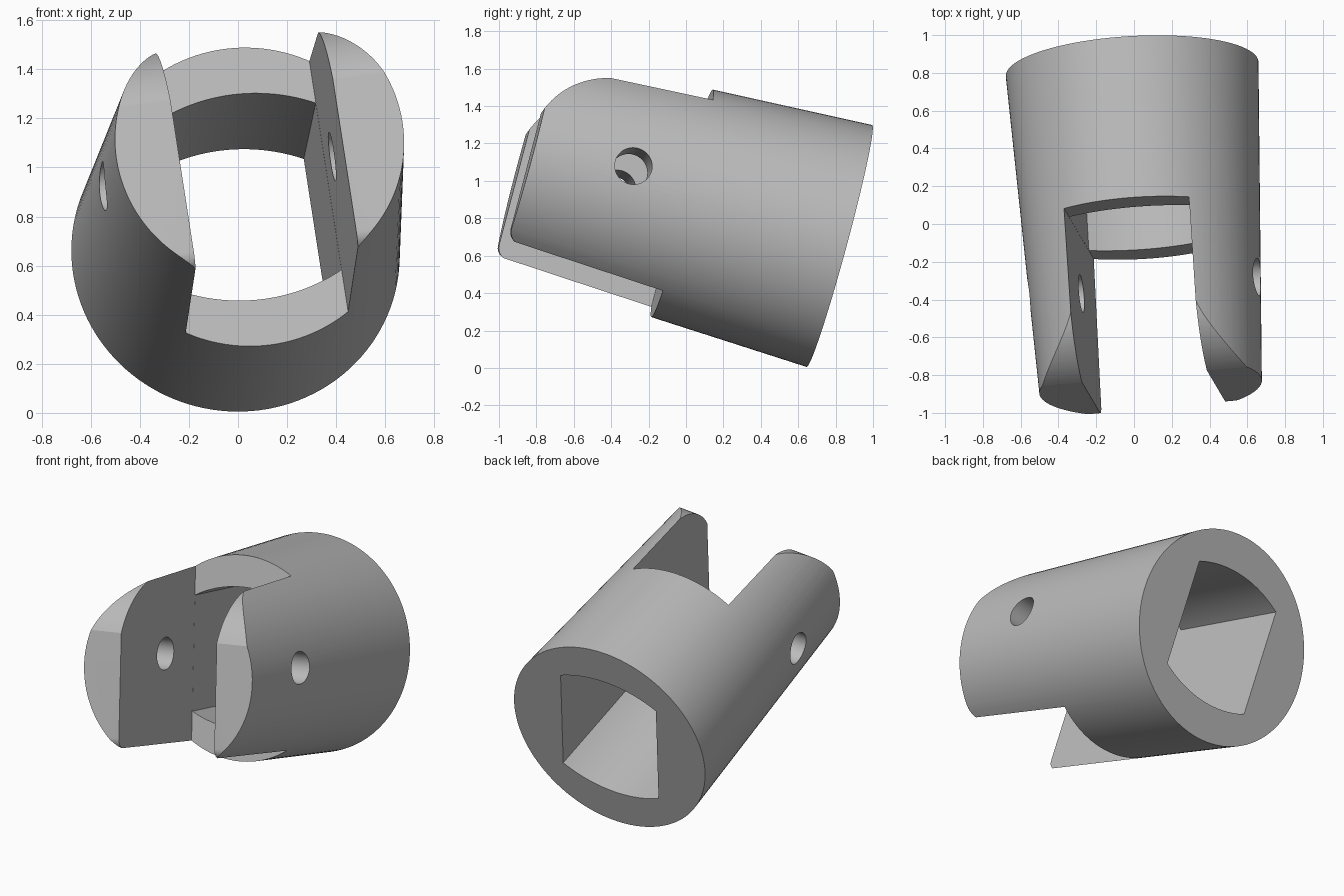
import bpy, bmesh
from math import sin, cos, pi, sqrt, radians, atan2
from mathutils import Matrix, Vector

if "Cube" in bpy.data.objects:
    bpy.data.objects.remove(bpy.data.objects["Cube"])

# Main dimensions: local x is across the slot, y along it, z along the axis
LENGTH, R_BACK, R_FRONT, HALF_SLOT = 1.745, 0.67, 0.59, 0.335
FLOOR = LENGTH / 2


def arc(cx, cy, r, start, end, steps):
    angles = [start + (end - start) * i / steps for i in range(steps + 1)]
    return [(cx + r * cos(a), cy + r * sin(a)) for a in angles]


def make_object(name, bm):
    bmesh.ops.recalc_face_normals(bm, faces=bm.faces)
    mesh = bpy.data.meshes.new(name)
    bm.to_mesh(mesh)
    bm.free()
    obj = bpy.data.objects.new(name, mesh)
    bpy.context.collection.objects.link(obj)
    return obj


def prism(name, profile, low, high, matrix=Matrix()):
    bm = bmesh.new()
    face = bm.faces.new([bm.verts.new((x, y, low)) for x, y in profile])
    new = bmesh.ops.extrude_face_region(bm, geom=[face])["geom"]
    verts = [g for g in new if isinstance(g, bmesh.types.BMVert)]
    bmesh.ops.translate(bm, verts=verts, vec=(0, 0, high - low))
    bm.transform(matrix)
    return make_object(name, bm)


def cut(target, tool, operation="DIFFERENCE"):
    tool.hide_render = True
    mod = target.modifiers.new("cut", "BOOLEAN")
    mod.operation, mod.solver, mod.object = operation, "EXACT", tool
    bpy.context.view_layer.objects.active = target
    bpy.ops.object.modifier_apply(modifier=mod.name)
    bpy.data.objects.remove(tool)


# Tapered body
bm = bmesh.new()
bmesh.ops.create_cone(bm, cap_ends=True, segments=128, radius1=R_BACK,
                      radius2=R_FRONT, depth=LENGTH)
bmesh.ops.translate(bm, verts=bm.verts, vec=(0, 0, LENGTH / 2))
body = make_object("clevis_body", bm)

# Arm ends: large round on the upper corner, small round on the lower one
crease, top = Vector((0.22, LENGTH)), Vector((0.512, 1.40))
chord = top - crease
R_END = 0.5
normal = Vector((chord.y, -chord.x)).normalized()
centre = (crease + top) / 2 + normal * sqrt(R_END ** 2 - chord.length_squared / 4)
if centre.x > crease.x + 0.1:
    centre = crease + top - centre
p, q = crease - centre, top - centre
R_LOW = 0.07
side = [(-0.9, -0.1), (0.9, -0.1), (0.9, top.y)]
side += arc(centre.x, centre.y, R_END, atan2(q.y, q.x), atan2(p.y, p.x), 24)
side += arc(-0.425, LENGTH - R_LOW, R_LOW, pi / 2, pi, 10)
side += [(-0.9, LENGTH - R_LOW)]
to_side = Matrix(((0, 0, 1, 0), (1, 0, 0, 0), (0, 1, 0, 0), (0, 0, 0, 1)))
cut(body, prism("end_profile", side, -1, 1, to_side), "INTERSECT")

# Slot between the arms
w = HALF_SLOT
cut(body, prism("slot_cutter", [(-w, -1), (w, -1), (w, 1), (-w, 1)], FLOOR, 2))

# Bore with two flat sides and two bowed sides
w -= 0.0005
R_BOW, CORNER = 0.74, 0.355
spread = atan2(w, sqrt(R_BOW ** 2 - w ** 2))
offset = CORNER - R_BOW * cos(spread)
bore = []
for sign, mid in ((1, pi / 2), (-1, -pi / 2)):
    bore += arc(0, sign * offset, R_BOW, mid - spread, mid + spread, 24)
cut(body, prism("bore_cutter", bore, -0.2, FLOOR + 0.1))

# Pin hole through both arms
pin = arc(0.035, 1.21, 0.1, 0, 2 * pi, 48)[:-1]
cut(body, prism("pin_cutter", pin, -1, 1, to_side))

# Tilt into place
axis = Vector((0.056, -0.963, 0.261)).normalized()
across = Vector((0.987, 0.097, 0.127))
across = (across - axis * across.dot(axis)).normalized()
up = axis.cross(across)
frame = Matrix((across, up, axis)).transposed().to_4x4()
body.data.transform(Matrix.Translation((-0.01, 0.82, 0.652)) @ frame)

# Colour and shading
grey = bpy.data.materials.new("plain grey")
grey.use_nodes = True
colour = (0.5, 0.5, 0.5, 1)
grey.diffuse_color = colour
grey.node_tree.nodes["Principled BSDF"].inputs["Base Color"].default_value = colour
body.data.materials.clear()
body.data.materials.append(grey)
bpy.ops.object.select_all(action="DESELECT")
body.select_set(True)
bpy.context.view_layer.objects.active = body
bpy.ops.object.shade_smooth_by_angle(angle=radians(20))
